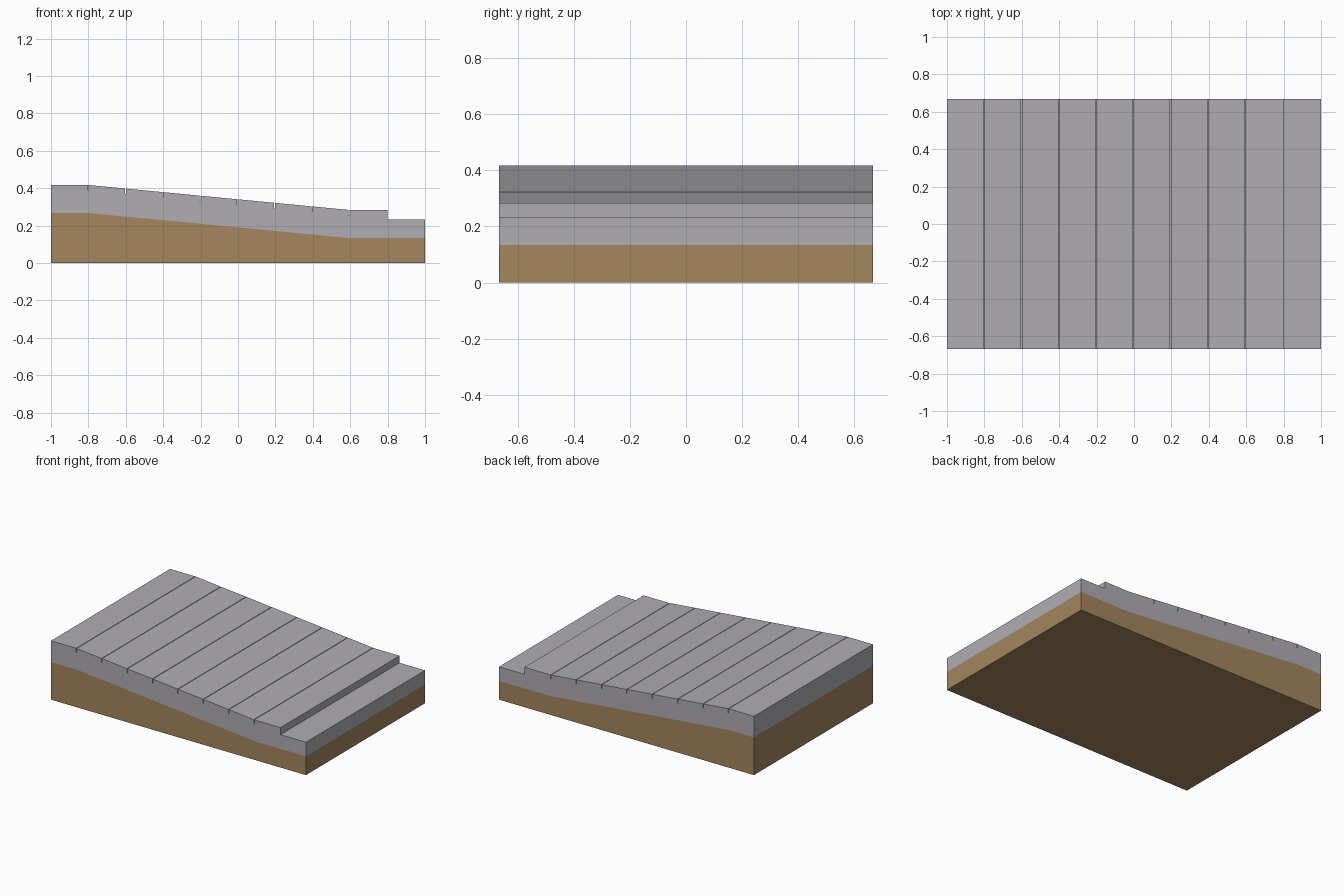
import bpy
import bmesh

if "Cube" in bpy.data.objects:
    bpy.data.objects.remove(bpy.data.objects["Cube"])

HALF_DEPTH = 0.667


def material(name, rgb):
    m = bpy.data.materials.new(name)
    m.diffuse_color = (*rgb, 1.0)
    m.use_nodes = True
    m.node_tree.nodes["Principled BSDF"].inputs["Base Color"].default_value = m.diffuse_color
    return m


def extrude_profile(name, points, mat):
    """Extrude a closed XZ outline along Y."""
    bm = bmesh.new()
    face = bm.faces.new([bm.verts.new((x, -HALF_DEPTH, z)) for x, z in points])
    ext = bmesh.ops.extrude_face_region(bm, geom=[face])
    verts = [v for v in ext["geom"] if isinstance(v, bmesh.types.BMVert)]
    bmesh.ops.translate(bm, verts=verts, vec=(0, 2 * HALF_DEPTH, 0))
    bmesh.ops.recalc_face_normals(bm, faces=bm.faces[:])
    me = bpy.data.meshes.new(name)
    bm.to_mesh(me)
    bm.free()
    me.materials.append(mat)
    ob = bpy.data.objects.new(name, me)
    bpy.context.collection.objects.link(ob)
    return ob


def ramp(x, high, low):
    """Height of a surface that is level, slopes down, then is level again."""
    t = min(max((x + 0.8) / 1.4, 0), 1)
    return high + (low - high) * t


concrete = material("concrete grey", (0.435, 0.42, 0.45))
soil = material("soil brown", (0.367, 0.238, 0.114))

# Earth bed
bed = [(-1, 0.267), (-0.8, 0.267), (0.6, 0.133), (1, 0.133)]
extrude_profile("earth_bed", [(-1, 0), *bed, (1, 0)], soil)

# Concrete slab: sloped top with narrow joints, ending in a lower step
top = [(-1, 0.417)]
joint_width, joint_depth = 0.004, 0.03
for i in range(8):
    x = -0.8 + 0.199 * i
    for px, drop in ((x - joint_width / 2, 0), (x - joint_width / 2, joint_depth),
                     (x + joint_width / 2, joint_depth), (x + joint_width / 2, 0)):
        top.append((px, ramp(px, 0.417, 0.283) - drop))
top += [(0.6, 0.283), (0.8, 0.283), (0.8, 0.233), (1, 0.233)]
extrude_profile("concrete_slab", top + bed[::-1], concrete)
